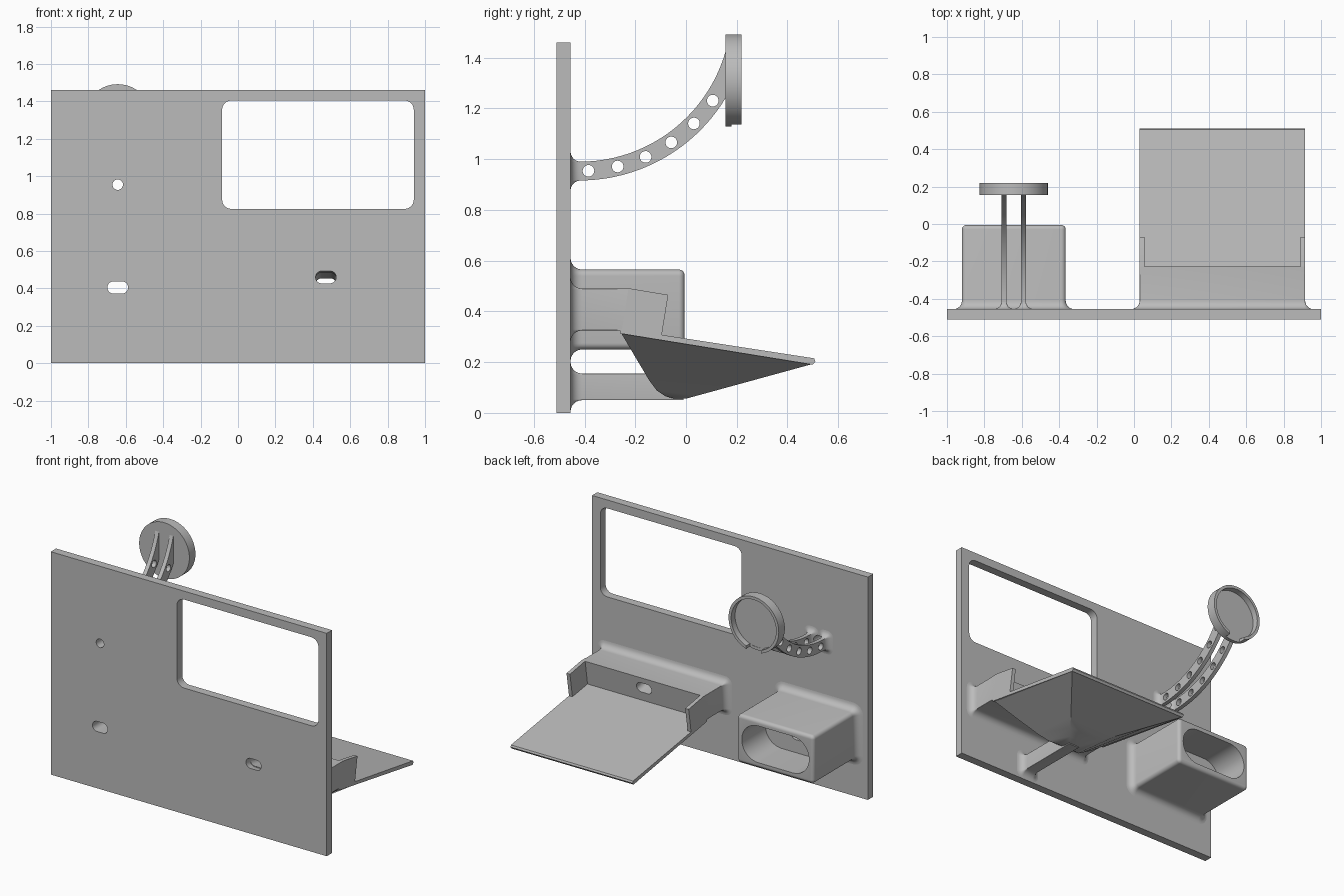
import bpy, bmesh
from math import sin, cos, pi, radians, sqrt, atan2
from mathutils import Vector

cube = bpy.data.objects.get("Cube")
if cube:
    bpy.data.objects.remove(cube, do_unlink=True)

grey = bpy.data.materials.new("plain_grey")
grey.use_nodes = True
grey.diffuse_color = (0.5, 0.5, 0.5, 1)
grey.node_tree.nodes["Principled BSDF"].inputs["Base Color"].default_value = (0.5, 0.5, 0.5, 1)

BACK = -0.455    # rear face of the panel
FRONT = -0.51    # front face of the panel


def loft(name, rings):
    """Skin a list of equal-length point rings and cap both ends."""
    bm = bmesh.new()
    rows = [[bm.verts.new(p) for p in ring] for ring in rings]
    n = len(rows[0])
    for a, b in zip(rows, rows[1:]):
        for i in range(n):
            j = (i + 1) % n
            bm.faces.new((a[i], a[j], b[j], b[i]))
    bm.faces.new(rows[0])
    bm.faces.new(rows[-1])
    bmesh.ops.recalc_face_normals(bm, faces=bm.faces)
    mesh = bpy.data.meshes.new(name)
    bm.to_mesh(mesh)
    bm.free()
    mesh.materials.append(grey)
    obj = bpy.data.objects.new(name, mesh)
    bpy.context.collection.objects.link(obj)
    return obj


def rounded(x0, x1, z0, z1, r, y, grow=0.0, seg=6):
    """Rounded rectangle facing y, grown outward by an offset."""
    x0, x1, z0, z1, r = x0 - grow, x1 + grow, z0 - grow, z1 + grow, r + grow
    pts = []
    corners = ((x1 - r, z1 - r), (x0 + r, z1 - r), (x0 + r, z0 + r), (x1 - r, z0 + r))
    for k, (cx, cz) in enumerate(corners):
        for i in range(seg + 1):
            a = (k + i / seg) * pi / 2
            pts.append(Vector((cx + r * cos(a), y, cz + r * sin(a))))
    return pts


def circle_y(cx, cz, r, y, n=48):
    return [Vector((cx + r * cos(2 * pi * i / n), y, cz + r * sin(2 * pi * i / n))) for i in range(n)]


def prism_x(name, profile, x0, x1):
    """Extrude a (y, z) profile along x."""
    return loft(name, [[Vector((x, y, z)) for y, z in profile] for x in (x0, x1)])


def flare(rect, r, size, steps=6):
    """Fillet rings that spread a rectangular post onto the panel."""
    rings = [rounded(*rect, r, BACK - 0.01, size)]
    for k in range(steps + 1):
        a = k / steps * pi / 2
        rings.append(rounded(*rect, r, BACK + size * (1 - cos(a)), size * (1 - sin(a))))
    return rings


def slot(cx, cz, y0, y1, drop=0.0):
    """Stadium-shaped cutter running through y."""
    half_w, half_h = 0.055, 0.033
    return loft("slot_cutter", [
        rounded(cx - half_w, cx + half_w, z - half_h, z + half_h, half_h * 0.98, y)
        for y, z in ((y0, cz), (y1, cz - drop))])


def cut(obj, cutters):
    """Subtract cutters, then delete them."""
    for c in cutters:
        mod = obj.modifiers.new("cut", "BOOLEAN")
        mod.operation, mod.solver, mod.object = "DIFFERENCE", "EXACT", c
        bpy.context.view_layer.objects.active = obj
        bpy.ops.object.modifier_apply(modifier=mod.name)
        bpy.data.objects.remove(c, do_unlink=True)
    return obj


ARM_X = -0.643


def pin_hole():
    return loft("pin_cutter", [circle_y(ARM_X, 0.955, 0.028, y, 32) for y in (-0.6, -0.3)])


def tray_slot():
    return slot(0.47, 0.465, -0.6 + 0.09, -0.15, 0.057)


# Panel with window, pin hole and two slots
panel = loft("panel", [[Vector((x, y, z)) for x, z in ((-1, 0), (1, 0), (1, 1.46), (-1, 1.46))]
                       for y in (FRONT, BACK)])
window = loft("window_cutter", [rounded(-0.085, 0.94, 0.825, 1.405, 0.05, y) for y in (-0.7, -0.3)])
panel_slot = slot(0.47, 0.46 + 0.014, -0.6, -0.4, 0.031)
cut(panel, [window, pin_hole(), slot(ARM_X, 0.405, -0.6, -0.4), panel_slot])

# Holder box with filleted base, rounded end and oblong cavity
box_rect = (-0.92, -0.365, 0.25, 0.565)
rings = flare(box_rect, 0.025, 0.045)
for k in range(6):
    a = k / 5 * pi / 2
    rings.append(rounded(*box_rect, 0.025, -0.028 + 0.022 * sin(a), 0.022 * (cos(a) - 1)))
box = loft("holder_box", rings)
cavity = loft("cavity_cutter", [rounded(-0.887, -0.4, 0.287, 0.527, 0.118, y, 0, 12) for y in (-0.25, 0.1)])
cut(box, [cavity, slot(ARM_X, 0.405, -0.6, -0.2)])

# Tray mount: filleted block with a leaning rear wall
mount_rect = (0.03, 0.915, 0.325, 0.49)
wall = rounded(*mount_rect, 0.004, 0)
for p in wall:
    p.y = -0.227 + (p.z - 0.49) * 0.155
mount = loft("tray_mount", flare(mount_rect, 0.004, 0.045) + [wall])
cut(mount, [tray_slot()])

# Side cheeks of the tray
cheek = ((-0.27, 0.325), (-0.27, 0.49), (-0.22, 0.49), (-0.07, 0.465), (-0.096, 0.305))
prism_x("right_cheek", cheek, 0.03, 0.055)
prism_x("left_cheek", cheek, 0.89, 0.915)

# Sloping tray plate
prism_x("tray_plate", ((-0.26, 0.333), (0.505, 0.215), (0.51, 0.203), (0.5, 0.19), (-0.26, 0.313)), 0.03, 0.915)

# Tapered underside of the tray, narrowing to the strut
MID = 0.4725
rings = []
for s, yb, zb in ((0, -0.26, 0.322), (0.35, -0.195, 0.212), (0.65, -0.145, 0.128),
                  (0.8, -0.115, 0.088), (0.92, -0.08, 0.065), (1, -0.045, 0.056)):
    half = 0.4425 + (0.04 - 0.4425) * s
    yf, zf = 0.5 * (1 - s), 0.193 + (0.056 - 0.193) * s
    rings.append([Vector(p) for p in ((MID - half, yb, zb), (MID + half, yb, zb),
                                      (MID + half, yf, zf), (MID - half, yf, zf))])
loft("tray_underside", rings)

# Lower strut
strut_rect = (MID - 0.04, MID + 0.04, 0.05, 0.155)
loft("tray_strut", flare(strut_rect, 0.004, 0.045) + [rounded(*strut_rect, 0.004, -0.01)])

# Pair of curved arms with round lightening holes
CY, R, HALF = -0.42, 0.636, 0.037
CZ = 0.953 + R
STOP = 0.165


def arc(r, steps=24):
    end = atan2(STOP - CY, sqrt(r * r - (STOP - CY) ** 2))
    return [(CY + r * sin(end * i / steps), CZ - r * cos(end * i / steps)) for i in range(steps + 1)]


for side, x in (("right", ARM_X - 0.052), ("left", ARM_X + 0.052)):
    x0, x1 = x - 0.0135, x + 0.0135
    arm = prism_x(side + "_arm", arc(R + HALF) + arc(R - HALF)[::-1], x0, x1)
    holes = []
    for k in range(6):
        a = radians(3.2 + k * 10.5)
        hy, hz = CY + R * sin(a), CZ - R * cos(a)
        ring = [(hy + 0.023 * cos(t * pi / 12), hz + 0.023 * sin(t * pi / 12)) for t in range(24)]
        holes.append(prism_x("hole_cutter", ring, x - 0.1, x + 0.1))
    cut(arm, holes)
    foot_rect = (x0, x1, 0.953 - HALF, 0.953 + HALF)
    foot = loft(side + "_arm_foot", flare(foot_rect, 0.002, 0.04) + [rounded(*foot_rect, 0.002, -0.412)])
    cut(foot, [pin_hole()])

# Round cup at the arm tips, open at the rear with a gap in the rim
cup = loft("round_cup", [circle_y(ARM_X, 1.31, r, y, 64) for r, y in
                         ((0.182, 0.155), (0.182, 0.218), (0.163, 0.218), (0.163, 0.178))])
gap = loft("gap_cutter", [rounded(ARM_X - 0.055, ARM_X + 0.055, 1.1, 1.2, 0.005, y) for y in (0.179, 0.3)])
cut(cup, [gap])

# Smooth the fillets and curves while keeping edges sharp
for obj in bpy.context.collection.objects:
    if obj.type == "MESH" and obj.data.materials and obj.data.materials[0] == grey:
        bpy.ops.object.select_all(action="DESELECT")
        obj.select_set(True)
        bpy.context.view_layer.objects.active = obj
        bpy.ops.object.shade_smooth_by_angle(angle=radians(30))
